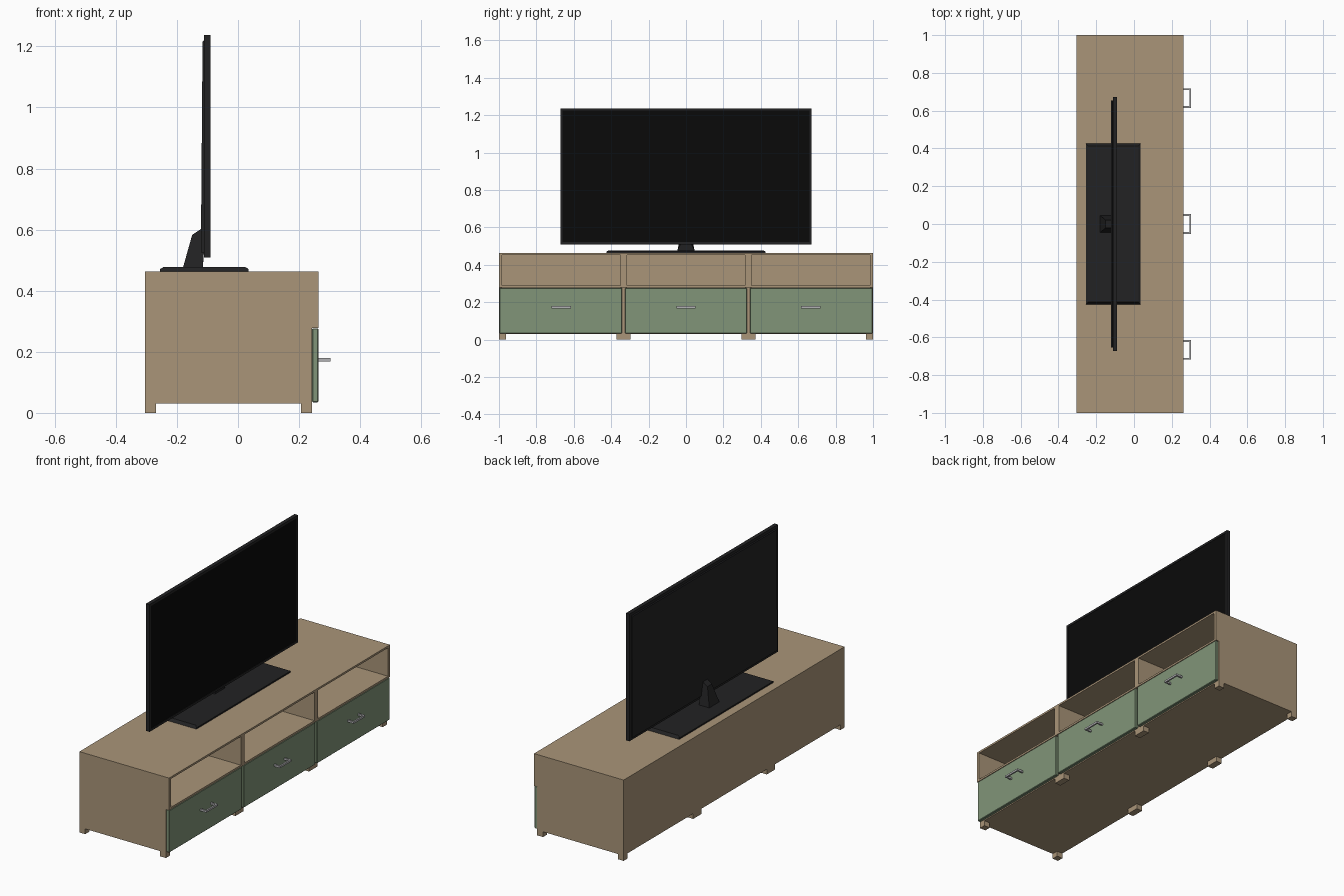
import bpy, bmesh
from mathutils import Vector

if "Cube" in bpy.data.objects:
    bpy.data.objects.remove(bpy.data.objects["Cube"])


def material(name, rgb):
    m = bpy.data.materials.new(name)
    m.diffuse_color = (*rgb, 1)
    m.use_nodes = True
    m.node_tree.nodes["Principled BSDF"].inputs["Base Color"].default_value = m.diffuse_color
    return m


WOOD = material("wood", (0.40, 0.30, 0.19))
GREEN = material("green_paint", (0.22, 0.30, 0.19))
BLACK = material("black_plastic", (0.016, 0.016, 0.017))
SCREEN = material("dark_screen", (0.003, 0.003, 0.003))
METAL = material("grey_metal", (0.45, 0.45, 0.46))


def finish(name, bm, mat, bevel=0):
    bmesh.ops.recalc_face_normals(bm, faces=bm.faces)
    me = bpy.data.meshes.new(name)
    bm.to_mesh(me)
    bm.free()
    me.materials.append(mat)
    ob = bpy.data.objects.new(name, me)
    bpy.context.collection.objects.link(ob)
    if bevel:
        b = ob.modifiers.new("chamfer", 'BEVEL')
        b.width, b.segments = bevel, 1
    return ob


def box(name, x, y, z, mat, bevel=0):
    bm = bmesh.new()
    bmesh.ops.create_cube(bm, size=1)
    for v in bm.verts:
        v.co = Vector([(a + b) / 2 + c * (b - a) for (a, b), c in zip((x, y, z), v.co)])
    return finish(name, bm, mat, bevel)


def prism(name, pts, y0, y1, mat, width=None):
    """Extrude an xz profile along y; width(z) optionally gives a tapered half width."""
    bm = bmesh.new()
    rows = []
    for side, y in ((-1, y0), (1, y1)):
        rows.append([bm.verts.new((px, side * width(pz) if width else y, pz)) for px, pz in pts])
    n = len(pts)
    for r in rows:
        bm.faces.new(r)
    for i in range(n):
        j = (i + 1) % n
        bm.faces.new((rows[0][i], rows[0][j], rows[1][j], rows[1][i]))
    return finish(name, bm, mat)


# Cabinet dimensions
BACK, FRONT, RECESS = -0.305, 0.263, 0.243
BASE, SHELF, TOP = 0.03, 0.278, 0.463
UNIT, WALL, LEG = 2 / 3, 0.017, 0.037
side_profile = [(BACK, BASE), (RECESS, BASE), (RECESS, SHELF), (FRONT, SHELF), (FRONT, TOP), (BACK, TOP)]

# Three identical cabinet units side by side
for i, label in enumerate(("left", "middle", "right")):
    c = (i - 1) * UNIT
    lo, hi = c - UNIT / 2, c + UNIT / 2
    inner = (lo + WALL, hi - WALL)
    prism(label + "_unit_side_a", side_profile, lo, lo + WALL, WOOD)
    prism(label + "_unit_side_b", side_profile, hi - WALL, hi, WOOD)
    box(label + "_unit_top", (BACK, FRONT), inner, (TOP - 0.011, TOP), WOOD)
    box(label + "_unit_shelf", (BACK, FRONT), inner, (SHELF, SHELF + 0.011), WOOD)
    box(label + "_unit_bottom", (BACK, RECESS), inner, (BASE, BASE + 0.012), WOOD)
    box(label + "_unit_back", (BACK, BACK + 0.011), inner, (BASE + 0.012, TOP - 0.011), WOOD)

    # Feet
    for tag, fx in (("back", BACK), ("front", RECESS - LEG)):
        for k, fy in enumerate((lo, hi - LEG)):
            box(f"{label}_{tag}_foot_{k + 1}", (fx, fx + LEG), (fy, fy + LEG), (0, BASE), WOOD)

    # Drawer front and handle
    box(label + "_drawer_front", (RECESS, FRONT), (lo + 0.003 + 0.005 * (i > 0), hi - 0.003 - 0.005 * (i < 2)),
        (0.034, 0.277), GREEN, 0.003)
    bm = bmesh.new()
    outline = [(0.262, -0.052), (0.303, -0.052), (0.303, 0.052), (0.262, 0.052),
               (0.262, 0.042), (0.294, 0.042), (0.294, -0.042), (0.262, -0.042)]
    face = bm.faces.new([bm.verts.new((x, c + y, 0.168)) for x, y in outline])
    ext = bmesh.ops.extrude_face_region(bm, geom=[face])
    for v in ext["geom"]:
        if isinstance(v, bmesh.types.BMVert):
            v.co.z += 0.011
    finish(label + "_drawer_handle", bm, METAL)

# Television stand: chamfered plate and tapered neck
plate = [(-0.255, TOP), (0.035, TOP), (0.035, 0.471), (0.023, 0.478), (-0.243, 0.478), (-0.255, 0.471)]
plate_ob = prism("stand_plate", plate, -0.426, 0.426, BLACK,
                 lambda z: 0.426 if z < 0.475 else 0.414)
neck = [(-0.18, 0.476), (-0.15, 0.583), (-0.121, 0.602), (-0.112, 0.60), (-0.112, 0.52), (-0.115, 0.476)]
prism("stand_neck", neck, 0, 0, BLACK, lambda z: 0.046 - 0.026 * min(1, (z - 0.476) / 0.05))

# Television: frame rim, screen and thin tapered back
X0, X1, Z0, Z1, HW, RIM = -0.112, -0.09, 0.508, 1.237, 0.672, 0.013
box("tv_back_panel", (X0, X1 - 0.004), (-HW, HW), (Z0, Z1), BLACK)
for s, tag in ((-1, "left"), (1, "right")):
    a, b = sorted((s * HW, s * (HW - RIM)))
    box(f"tv_{tag}_rim", (X1 - 0.004, X1), (a, b), (Z0, Z1), BLACK)
for tag, z in (("bottom", Z0), ("top", Z1 - RIM)):
    box(f"tv_{tag}_rim", (X1 - 0.004, X1), (-HW + RIM, HW - RIM), (z, z + RIM), BLACK)
box("tv_screen", (X1 - 0.004, X1 - 0.002), (-HW + RIM, HW - RIM), (Z0 + RIM, Z1 - RIM), SCREEN)
prism("tv_back_cover", [(X0, Z0 + 0.015), (X0, 1.22), (-0.116, 1.215), (-0.121, 0.60), (-0.121, 0.525)],
      -0.655, 0.655, BLACK)
